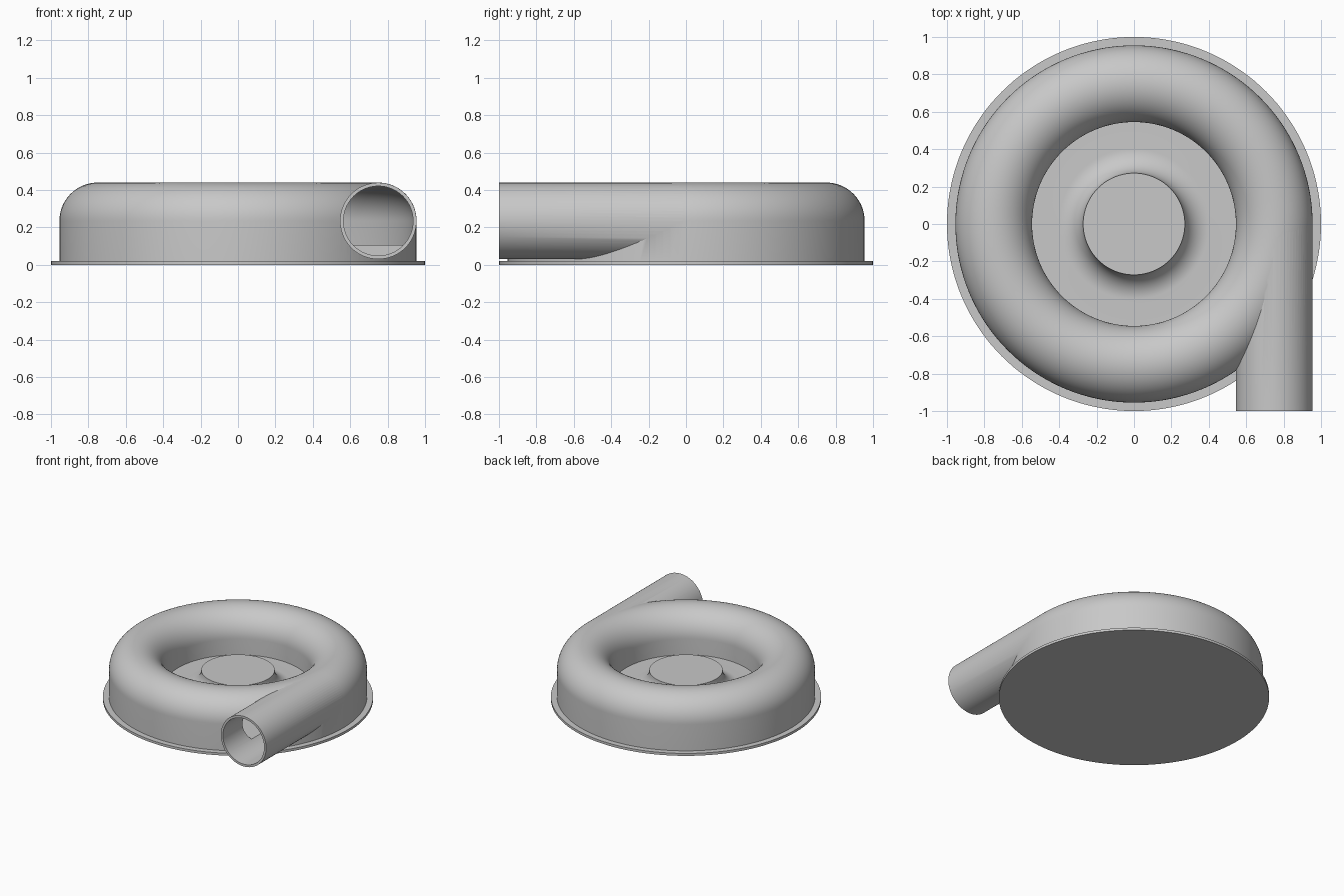
import bpy, bmesh, math
from mathutils import Matrix, Vector

cube = bpy.data.objects.get("Cube")
if cube:
    bpy.data.objects.remove(cube, do_unlink=True)

TUBE_R, MID_R, MID_Z = 0.205, 0.75, 0.235   # volute tube and its ring
WALL = 0.018
FLOOR_Z = 0.105
HUB_R = 0.272

grey = bpy.data.materials.new("plain grey")
grey.use_nodes = True
grey.diffuse_color = (0.58, 0.58, 0.58, 1)
grey.node_tree.nodes["Principled BSDF"].inputs["Base Color"].default_value = grey.diffuse_color


def finish(name, bm):
    bmesh.ops.recalc_face_normals(bm, faces=bm.faces)
    mesh = bpy.data.meshes.new(name)
    bm.to_mesh(mesh)
    bm.free()
    mesh.materials.append(grey)
    obj = bpy.data.objects.new(name, mesh)
    bpy.context.collection.objects.link(obj)
    return obj


def smooth(obj):
    bpy.ops.object.select_all(action="DESELECT")
    obj.select_set(True)
    bpy.context.view_layer.objects.active = obj
    bpy.ops.object.shade_smooth_by_angle(angle=math.radians(30))


def arc(cx, cz, r, start, end, steps):
    angles = [math.radians(start + (end - start) * i / steps) for i in range(steps + 1)]
    return [(cx + r * math.cos(a), cz + r * math.sin(a)) for a in angles]


def lathe(name, profile, closed=False, steps=144):
    """Revolve a radius/height profile around the z axis."""
    bm = bmesh.new()
    verts = [bm.verts.new((r, 0, z)) for r, z in profile]
    edges = [bm.edges.new(pair) for pair in zip(verts, verts[1:])]
    if closed:
        edges.append(bm.edges.new((verts[-1], verts[0])))
    bmesh.ops.spin(bm, geom=verts + edges, axis=(0, 0, 1), cent=(0, 0, 0),
                   angle=math.tau, steps=steps)
    bmesh.ops.remove_doubles(bm, verts=bm.verts, dist=1e-5)
    return finish(name, bm)


def pipe(name, radius, y0, y1):
    """Solid round bar along y, in line with the volute tube."""
    bm = bmesh.new()
    place = (Matrix.Translation(Vector((MID_R, (y0 + y1) / 2, MID_Z)))
             @ Matrix.Rotation(math.pi / 2, 4, "X"))
    bmesh.ops.create_cone(bm, cap_ends=True, segments=72, radius1=radius,
                          radius2=radius, depth=y1 - y0, matrix=place)
    return finish(name, bm)


def ring_profile(r, bottom):
    """Half-round top on straight walls."""
    return [(MID_R - r, bottom), (MID_R + r, bottom)] + arc(MID_R, MID_Z, r, 0, 180, 36)


# Base flange
smooth(lathe("base_plate", [(0, 0), (1, 0), (1, 0.02), (0, 0.02)]))

# Floor flaring up into the central hub
fillet = MID_Z - FLOOR_Z
flare = arc(HUB_R + fillet, MID_Z, fillet, 270, 180, 16)
smooth(lathe("hub", [(0, 0.012), (0.552, 0.012), (0.552, FLOOR_Z)] + flare + [(0, MID_Z)]))

# Hollow volute casing joined to its tangential outlet
casing = lathe("volute_casing", ring_profile(TUBE_R, 0.012), closed=True)
tools = [
    (pipe("outlet_pipe", TUBE_R - 0.0005, -1.0, 0.0), "UNION"),
    (lathe("inner_cavity", ring_profile(TUBE_R - WALL, FLOOR_Z), closed=True), "DIFFERENCE"),
    (pipe("outlet_bore", TUBE_R - WALL - 0.001, -1.1, 0.0), "DIFFERENCE"),
]
for tool, operation in tools:
    tool.hide_render = True
    mod = casing.modifiers.new(tool.name, "BOOLEAN")
    mod.operation, mod.solver, mod.object = operation, "EXACT", tool

# Bake the cuts and drop the helpers
depsgraph = bpy.context.evaluated_depsgraph_get()
baked = bpy.data.meshes.new_from_object(casing.evaluated_get(depsgraph))
casing.modifiers.clear()
casing.data = baked
for tool, _ in tools:
    bpy.data.objects.remove(tool, do_unlink=True)
smooth(casing)
